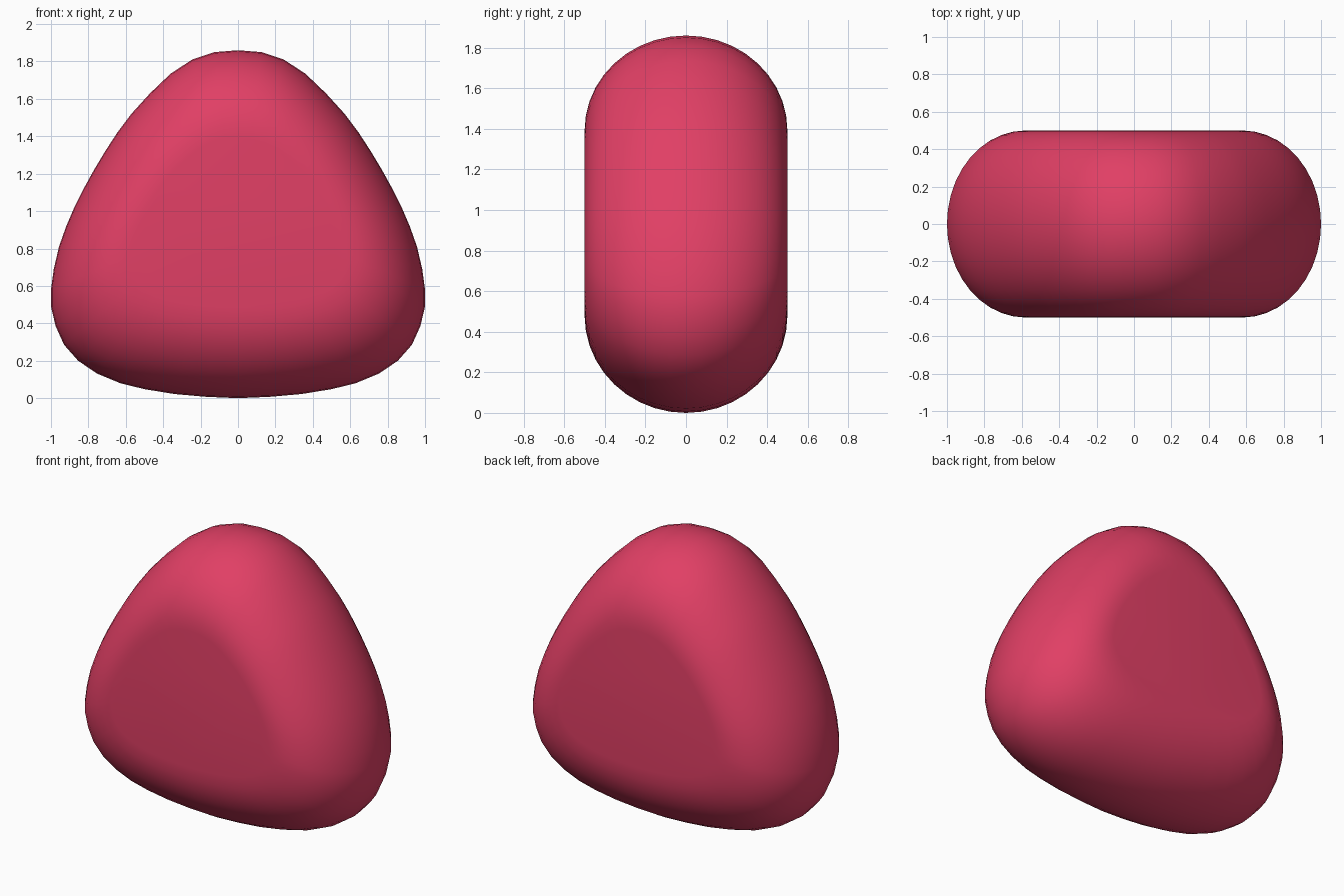
import bpy, bmesh, math

if "Cube" in bpy.data.objects:
    bpy.data.objects.remove(bpy.data.objects["Cube"])

# Right half of the widest outline (x, z), bottom to top
half = [(0, 0), (0.17, 0.007), (0.34, 0.022), (0.5, 0.048), (0.63, 0.08), (0.755, 0.132),
        (0.855, 0.2), (0.93, 0.285), (0.975, 0.385), (1.0, 0.49), (1.0, 0.58),
        (0.985, 0.69), (0.957, 0.81), (0.918, 0.92), (0.875, 1.02), (0.825, 1.12), (0.77, 1.22),
        (0.71, 1.32), (0.645, 1.42), (0.57, 1.52), (0.47, 1.63), (0.36, 1.735),
        (0.245, 1.81), (0.125, 1.85), (0, 1.86)]
outline = half + [(-x, z) for x, z in half[-2:0:-1]]

# Rings run front to back: elliptical roundover between flat face and widest outline
STEPS = 20
bm = bmesh.new()
rings = []
for i in range(STEPS + 1):
    a = math.pi * (i / STEPS - 0.5)
    y, w = 0.5 * math.sin(a), math.cos(a)
    ring = []
    for x, z in outline:
        xi, zi = 0.58 * x, 0.48 + 0.49 * z      # edge of the flat face
        ring.append(bm.verts.new((xi + (x - xi) * w, y, zi + (z - zi) * w)))
    rings.append(ring)

n = len(outline)
for r0, r1 in zip(rings, rings[1:]):
    for j in range(n):
        k = (j + 1) % n
        bm.faces.new((r0[j], r0[k], r1[k], r1[j]))
bm.faces.new(rings[0])
bm.faces.new(rings[-1][::-1])
bmesh.ops.recalc_face_normals(bm, faces=bm.faces)
for f in bm.faces:
    f.smooth = True

mesh = bpy.data.meshes.new("rounded_triangle_body")
bm.to_mesh(mesh)
bm.free()
body = bpy.data.objects.new("rounded_triangle_body", mesh)
bpy.context.collection.objects.link(body)

# Raspberry red
mat = bpy.data.materials.new("raspberry_red")
mat.diffuse_color = (0.75, 0.05, 0.13, 1)
mat.use_nodes = True
mat.node_tree.nodes["Principled BSDF"].inputs["Base Color"].default_value = mat.diffuse_color
mesh.materials.append(mat)
